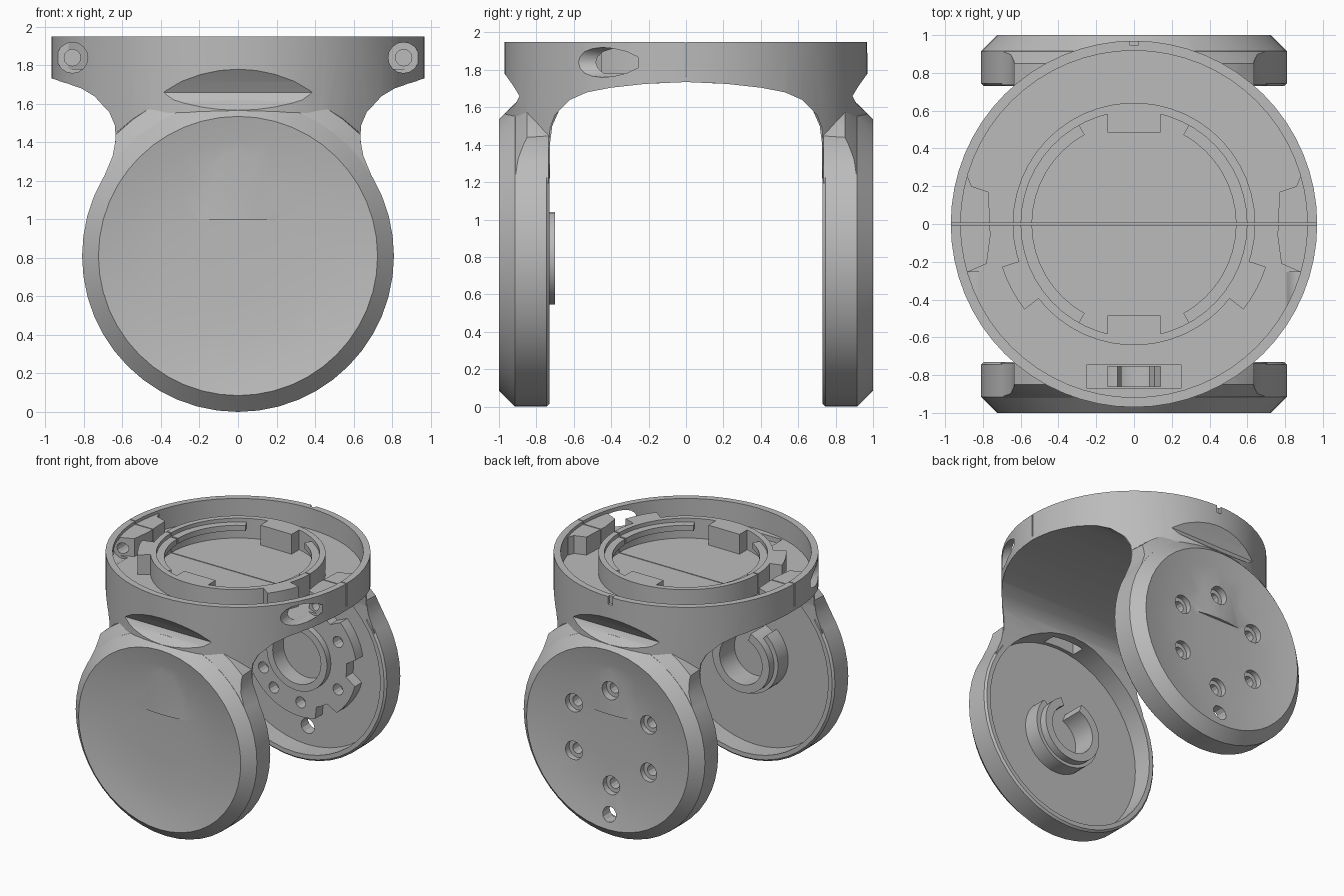
import bpy, bmesh
from math import cos, sin, pi, radians
from mathutils import Vector

cube = bpy.data.objects.get("Cube")
if cube:
    bpy.data.objects.remove(cube, do_unlink=True)

grey = bpy.data.materials.new("matte_grey")
grey.use_nodes = True
colour = (0.5, 0.5, 0.5, 1)
grey.diffuse_color = colour
grey.node_tree.nodes["Principled BSDF"].inputs["Base Color"].default_value = colour

AXES = {
    "x": lambda u, v, d: Vector((d, u, v)),
    "y": lambda u, v, d: Vector((u, d, v)),
    "z": lambda u, v, d: Vector((u, v, d)),
}
HUB = 0.81      # height of the pivot axis


def loft(name, axis, sections):
    """Solid through (depth, outline) sections along an axis."""
    bm = bmesh.new()
    rings = [[bm.verts.new(AXES[axis](u, v, d)) for u, v in pts] for d, pts in sections]
    bm.faces.new(rings[0])
    bm.faces.new(rings[-1])
    for a, b in zip(rings, rings[1:]):
        for i in range(len(a)):
            j = (i + 1) % len(a)
            bm.faces.new((a[i], a[j], b[j], b[i]))
    bmesh.ops.recalc_face_normals(bm, faces=bm.faces[:])
    mesh = bpy.data.meshes.new(name)
    bm.to_mesh(mesh)
    bm.free()
    mesh.materials.append(grey)
    obj = bpy.data.objects.new(name, mesh)
    bpy.context.collection.objects.link(obj)
    return obj


def prism(name, axis, pts, d0, d1):
    return loft(name, axis, [(d0, pts), (d1, pts)])


def circle(r, u=0, v=0, n=48):
    return [(u + r * cos(2 * pi * i / n), v + r * sin(2 * pi * i / n)) for i in range(n)]


def turned(name, side, steps):
    """Round solid about the pivot axis from (depth, radius) steps."""
    return loft(name, "y", [(side * d, circle(r, 0, HUB)) for d, r in steps])


def sector(r0, r1, a0, a1, u=0, v=0):
    n = max(4, int((a1 - a0) / 7))
    angles = [radians(a0 + (a1 - a0) * i / n) for i in range(n + 1)]
    return ([(u + r1 * cos(a), v + r1 * sin(a)) for a in angles]
            + [(u + r0 * cos(a), v + r0 * sin(a)) for a in reversed(angles)])


def rect(u0, u1, v0, v1):
    return [(u0, v0), (u1, v0), (u1, v1), (u0, v1)]


def mirrored(half):
    return half + [(-u, v) for u, v in reversed(half) if abs(u) > 1e-6]


def combine(target, op, *tools):
    for tool in tools:
        mod = target.modifiers.new("cut", "BOOLEAN")
        mod.operation, mod.solver, mod.object = op, "EXACT", tool
        bpy.context.view_layer.objects.active = target
        bpy.ops.object.modifier_apply(modifier=mod.name)
        bpy.data.objects.remove(tool, do_unlink=True)
    return target


# Round collar flowing down into two necks
body = prism("yoke_body", "z", circle(0.97, n=64), 1.0, 1.95)
front_outline = mirrored([(1.1, 2.1), (1.1, 1.73), (0.96, 1.73), (0.84, 1.685), (0.74, 1.63),
                          (0.67, 1.56), (0.64, 1.49), (0.635, 1.42), (0.65, 1.34),
                          (0.7, 1.2), (0.66, 0.95)])
side_outline = mirrored([(1.1, 2.1), (1.1, 1.78), (0.97, 1.78), (0.92, 1.71), (0.89, 1.66),
                         (0.91, 1.62), (1.0, 1.54), (1.0, 0.9)])
combine(body, "INTERSECT",
        prism("front_trim", "y", front_outline, -1.2, 1.2),
        prism("side_trim", "x", side_outline, -1.2, 1.2))

# Arch under the collar
arch = mirrored([(0.728, 0.2), (0.728, 1.4), (0.715, 1.5), (0.68, 1.58), (0.62, 1.64),
                 (0.53, 1.68), (0.4, 1.705), (0.22, 1.725), (0.0, 1.735)])
combine(body, "DIFFERENCE", prism("arch_cut", "x", arch, -1.2, 1.2))

# Flared shoulders and dished, chamfered arm housings
shoulder_outline = mirrored([(0.636, 1.75), (0.636, 1.41), (0.651, 1.33), (0.705, 1.2),
                             (0.66, 1.0)])
for s in (-1, 1):
    shoulder = turned("shoulder", s, [(0.735, 0.9), (0.85, 0.895), (0.882, 0.853), (0.92, 0.8)])
    combine(shoulder, "INTERSECT", prism("shoulder_trim", "y", shoulder_outline, -1.2, 1.2))
    housing = turned("housing", s, [(0.73, 0.795), (0.745, 0.81), (0.915, 0.81), (1.0, 0.725),
                                    (0.975, 0.6), (0.955, 0.42), (0.948, 0.2)])
    combine(body, "UNION", shoulder, housing)
for s in (-1, 1):
    combine(body, "DIFFERENCE", turned("housing_hollow", s, [(0.6, 0.76), (0.89, 0.76)]))

# Tray inside the collar, with joint blocks at both sides
combine(body, "DIFFERENCE", prism("tray_cut", "z", circle(0.918, n=64), 1.78, 2.1))
for s in (-1, 1):
    block = [(s * u, v) for u, v in [(0.91, -0.27), (0.87, -0.25), (0.78, -0.21), (0.76, -0.06),
                                     (0.77, 0.17), (0.86, 0.2), (0.88, 0.25), (0.91, 0.26),
                                     (0.95, 0.0)]]
    combine(body, "UNION", prism("joint_block", "z", block, 1.765, 1.925))

# Clamp screw holes through the joint blocks
for s in (-1, 1):
    combine(body, "DIFFERENCE",
            prism("screw_bore", "y", circle(0.08, s * 0.86, 1.84, 16), -1.1, -0.255),
            prism("screw_hole", "y", circle(0.043, s * 0.86, 1.84, 12), -0.4, 0.16))

# Cable slot, joint seam and index notch
combine(body, "DIFFERENCE",
        prism("slot_recess", "z", rect(-0.25, 0.25, -0.87, -0.745), 1.74, 1.9),
        prism("cable_slot", "z", rect(-0.14, 0.14, -0.86, -0.755), 1.4, 1.85),
        prism("seam", "z", rect(-1.1, 1.1, -0.004, 0.004), 1.765, 2.1),
        prism("index_notch", "z", rect(-0.02, 0.02, 0.945, 1.1), 1.89, 2.1))

# Bolt holes in the back housing
bolt_angles = [radians(90 + 60 * k) for k in range(6)]
bolts = [(0.385 * cos(a), HUB + 0.385 * sin(a)) for a in bolt_angles]
for u, v in bolts:
    combine(body, "DIFFERENCE",
            prism("bolt_bore", "y", circle(0.074, u, v, 16), 0.91, 1.1),
            prism("bolt_hole", "y", circle(0.042, u, v, 12), 0.8, 1.05))
combine(body, "DIFFERENCE",
        prism("cable_exit", "y", circle(0.06, 0, HUB - 0.61, 12), 0.8, 1.1))
parts = [body]

# Lobed motor mount inside the back housing, solid at the lower right
lobes = []
for i in range(72):
    a = 2 * pi * i / 72
    solid = cos(6 * (a - pi / 2)) > -0.5 or radians(200) < a < radians(275)
    r = 0.5 if solid else 0.41
    lobes.append((r * cos(a), HUB + r * sin(a)))
mount = prism("motor_mount", "y", lobes, 0.80, 0.895)
combine(mount, "UNION", turned("mount_collar", 1, [(0.75, 0.27), (0.89, 0.27)]))
combine(mount, "DIFFERENCE", turned("mount_bore", 1, [(0.7, 0.215), (0.885, 0.215)]))
for u, v in bolts + [(-0.24, HUB - 0.33)]:
    combine(mount, "DIFFERENCE", prism("mount_hole", "y", circle(0.045, u, v, 12), 0.7, 1.0))
parts.append(mount)

# Open pivot rings inside the front housing
parts.append(prism("pivot_ring_outer", "y", sector(0.2, 0.29, 130, 400, 0, HUB), -0.895, -0.76))
parts.append(prism("pivot_ring_inner", "y", sector(0.19, 0.255, 110, 425, 0, HUB - 0.01),
                   -0.895, -0.70))

# Bayonet ring standing in the tray
for name, start in (("back", 0), ("front", 180)):
    parts.append(prism("bayonet_ring_" + name, "z",
                       sector(0.598, 0.642, start + 0.4, start + 179.6), 1.77, 1.94))
    for k, (a0, a1) in enumerate(((0.6, 61), (119, 179.4))):
        parts.append(prism(f"bayonet_lip_{name}_{k + 1}", "z",
                           sector(0.54, 0.605, start + a0, start + a1), 1.865, 1.91))
for s, name in ((1, "back"), (-1, "front")):
    parts.append(prism("stop_lug_" + name, "z",
                       [(u, s * v) for u, v in rect(-0.14, 0.14, 0.485, 0.605)], 1.77, 1.94))
for a, name in ((208, "right"), (332, "left")):
    parts.append(prism("outer_lug_" + name, "z", sector(0.62, 0.735, a - 10, a + 10), 1.77, 1.94))

# Smooth curved walls, sharp edges kept
bpy.ops.object.select_all(action="DESELECT")
for obj in parts:
    obj.select_set(True)
bpy.context.view_layer.objects.active = body
bpy.ops.object.shade_smooth_by_angle(angle=radians(25))
